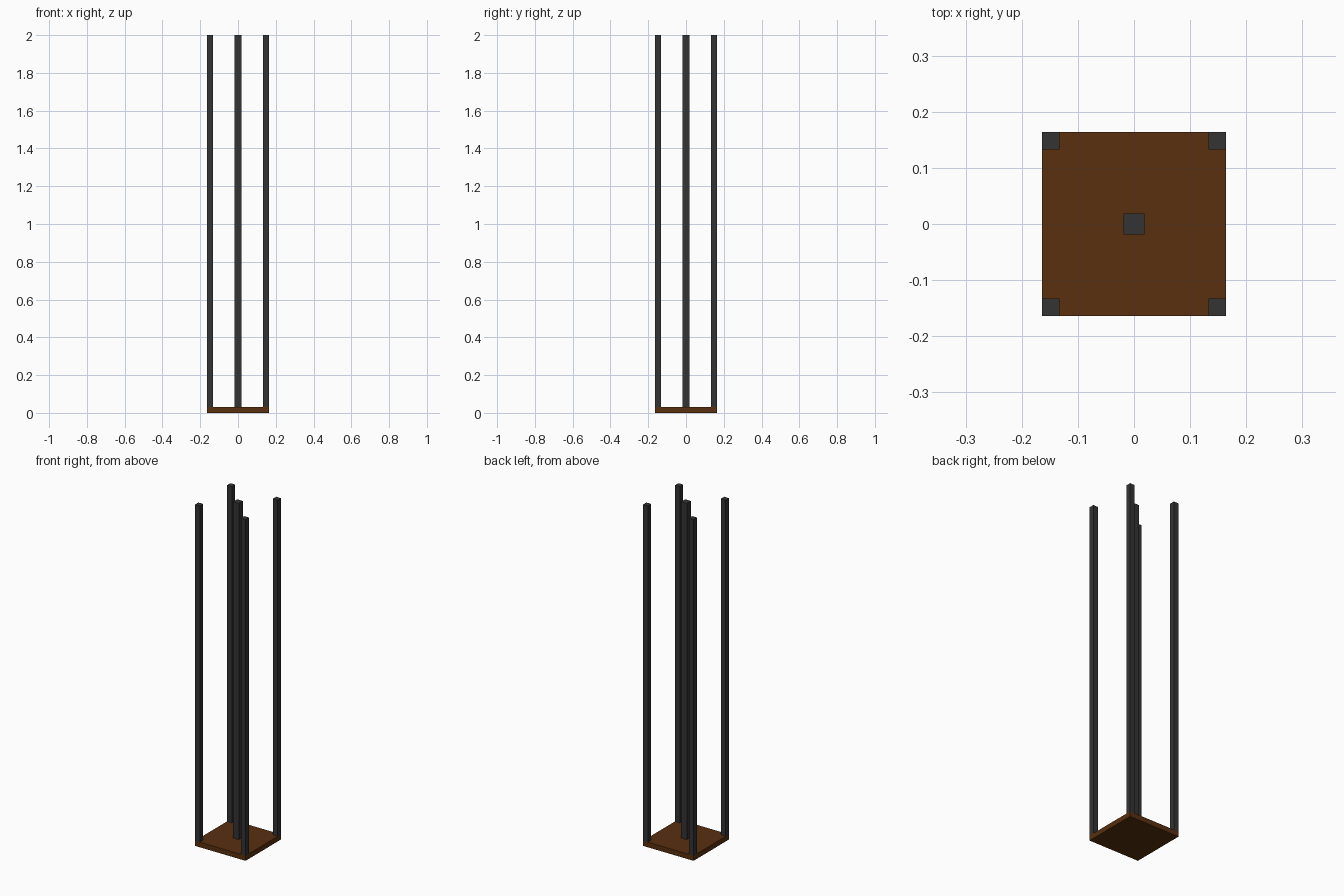
import bpy

if "Cube" in bpy.data.objects:
    bpy.data.objects.remove(bpy.data.objects["Cube"])

HALF = 0.164      # half width of the base
BASE_T = 0.03     # base thickness
TOP = 2.0         # total height
POST = 0.031      # corner post width
CORE = 0.038      # centre post width


def material(name, color):
    mat = bpy.data.materials.new(name)
    mat.diffuse_color = (*color, 1.0)
    mat.use_nodes = True
    mat.node_tree.nodes["Principled BSDF"].inputs["Base Color"].default_value = mat.diffuse_color
    return mat


def box(name, x, y, width, z0, z1, mat):
    bpy.ops.mesh.primitive_cube_add(size=1, location=(x, y, (z0 + z1) / 2))
    obj = bpy.context.object
    obj.name = name
    obj.scale = (width, width, z1 - z0)
    bpy.ops.object.transform_apply(location=False, rotation=False, scale=True)
    obj.data.materials.append(mat)
    return obj


wood = material("brown_wood", (0.1, 0.029, 0.005))
metal = material("dark_metal", (0.034, 0.034, 0.036))

# Square base plate
box("base", 0, 0, HALF * 2, 0, BASE_T, wood)

# Thicker centre post
box("centre_post", 0, 0, CORE, BASE_T, TOP, metal)

# Four corner posts, flush with the base edges
offset = HALF - POST / 2
for sy, depth in ((-1, "front"), (1, "back")):
    for sx, side in ((-1, "left"), (1, "right")):
        box(f"{depth}_{side}_post", sx * offset, sy * offset, POST, BASE_T, TOP, metal)
